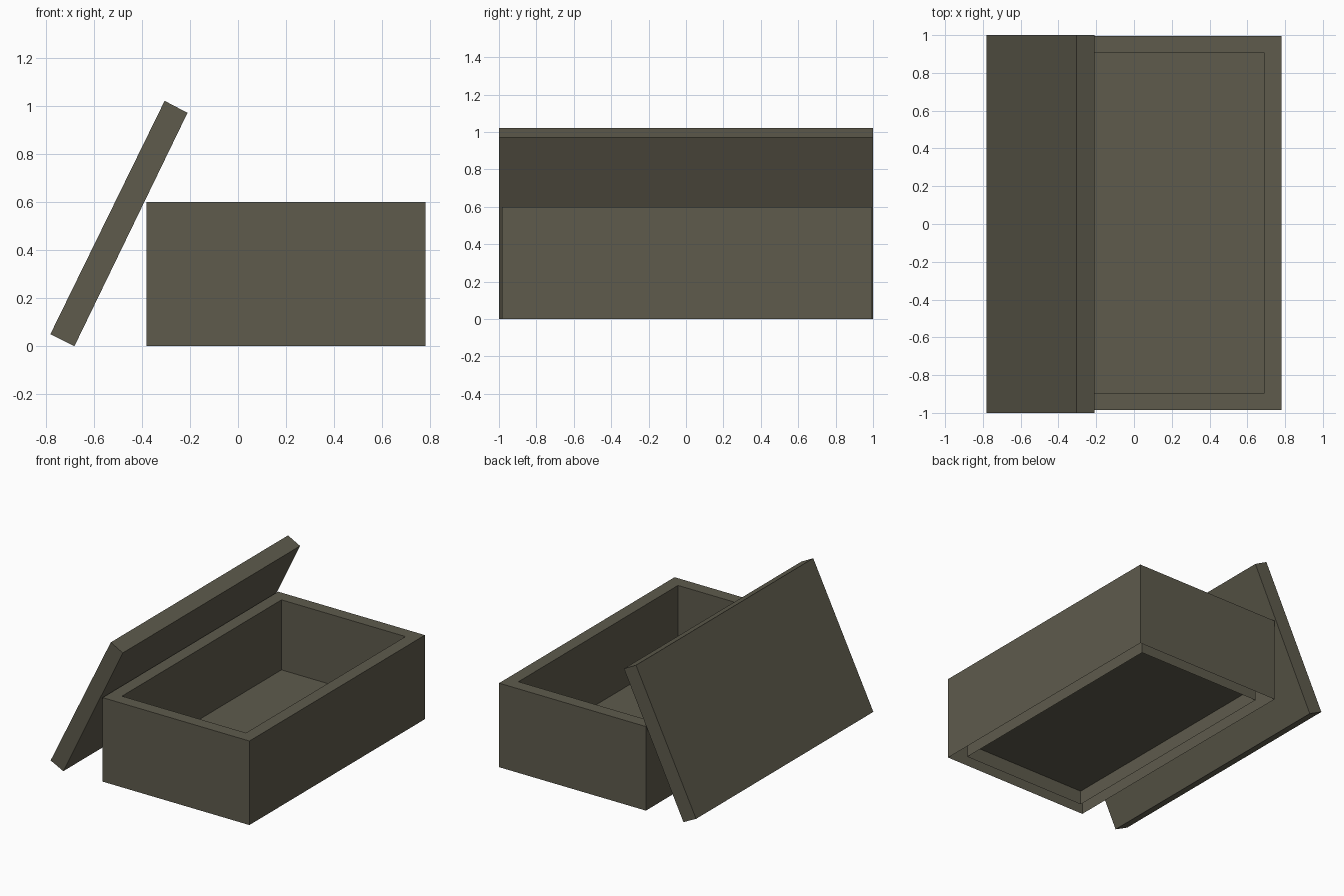
import bpy, bmesh

if "Cube" in bpy.data.objects:
    bpy.data.objects.remove(bpy.data.objects["Cube"])

stone = bpy.data.materials.new("grey_brown_stone")
stone.diffuse_color = (0.112, 0.104, 0.073, 1)
stone.use_nodes = True
stone.node_tree.nodes["Principled BSDF"].inputs["Base Color"].default_value = stone.diffuse_color


def add_object(name, bm):
    mesh = bpy.data.meshes.new(name)
    bm.to_mesh(mesh)
    bm.free()
    mesh.materials.append(stone)
    obj = bpy.data.objects.new(name, mesh)
    bpy.context.collection.objects.link(obj)
    return obj


X0, X1, Y0, Y1 = -0.38, 0.78, -0.985, 0.995
HEIGHT, WALL, FLOOR = 0.6, 0.09, 0.1

# open box: outer wall, top rim, inner wall and raised floor, hollow underneath
bm = bmesh.new()


def ring(inset, z):
    a, b, c, d = X0 + inset, X1 - inset, Y0 + inset, Y1 - inset
    return [bm.verts.new((x, y, z)) for x, y in ((a, c), (b, c), (b, d), (a, d))]


rings = [ring(i, z) for i, z in
         ((0, 0), (0, HEIGHT), (WALL, HEIGHT), (WALL, FLOOR), (WALL, 0))]
for n, (low, high) in enumerate(zip(rings, rings[1:])):
    for k in range(4):
        j = (k + 1) % 4
        quad = [low[k], low[j], high[j], high[k]]
        # the skirt below the floor faces the hollow underside
        bm.faces.new(quad)
bm.faces.new(rings[3])
add_object("box", bm)

# lid: solid slab leaning on the left edge of the box
bm = bmesh.new()
profile = [(-0.68, 0.0), (-0.21, 0.97), (-0.305, 1.02), (-0.78, 0.05)]
face = bm.faces.new([bm.verts.new((x, -1, z)) for x, z in profile])
side = bmesh.ops.extrude_face_region(bm, geom=[face])
bmesh.ops.translate(bm, vec=(0, 2, 0),
                    verts=[v for v in side["geom"] if isinstance(v, bmesh.types.BMVert)])
bmesh.ops.recalc_face_normals(bm, faces=bm.faces)
add_object("lid", bm)
